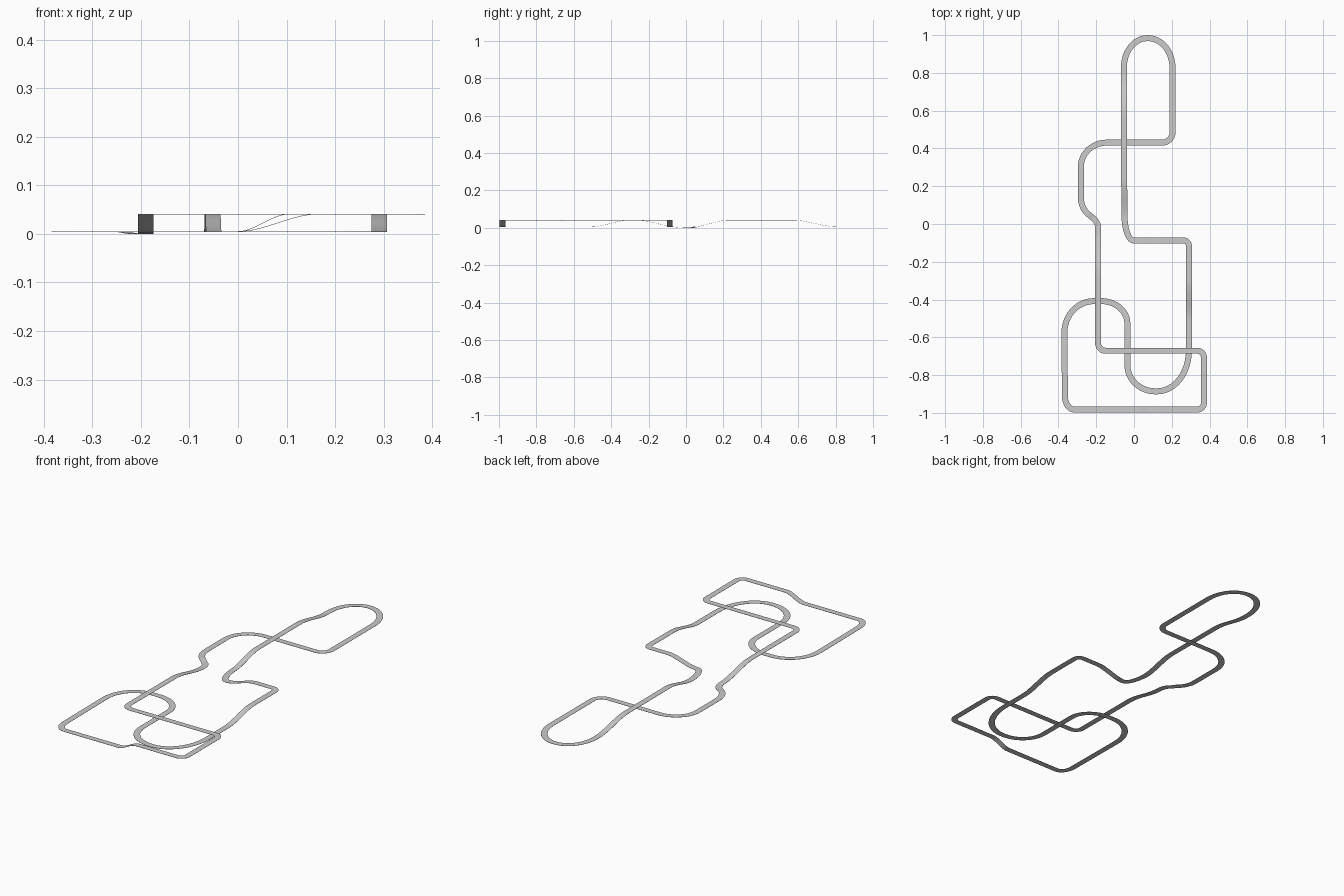
import bpy, bmesh
from mathutils import Vector

if "Cube" in bpy.data.objects:
    bpy.data.objects.remove(bpy.data.objects["Cube"])

HALF_WIDTH = 0.0158
LOW, HIGH = 0.0055, 0.0415

# Closed route: x, y, corner length in, corner length out, height
ROUTE = [
    (-0.042, -0.087, 0.105, 0.04, LOW),
    (0.0, -0.087, 0, 0, LOW),
    (0.165, -0.087, 0, 0, HIGH),
    (0.291, -0.087, 0.03, 0.03, HIGH),
    (0.291, -0.30, 0, 0, HIGH),
    (0.291, -0.51, 0, 0, LOW),
    (0.291, -0.886, 0.22, 0.17, LOW),
    (-0.035, -0.886, 0.15, 0.14, LOW),
    (-0.035, -0.408, 0.12, 0.14, LOW),
    (-0.37, -0.408, 0.16, 0.17, LOW),
    (-0.365, -0.982, 0.07, 0.05, LOW),
    (0.0, -0.982, 0, 0, LOW),
    (0.105, -0.982, 0, 0, HIGH),
    (0.37, -0.982, 0.035, 0.035, HIGH),
    (0.37, -0.671, 0.035, 0.035, HIGH),
    (-0.19, -0.671, 0.04, 0.04, HIGH),
    (-0.19, -0.27, 0, 0, HIGH),
    (-0.19, -0.02, 0, 0, 0.002),
    (-0.192, 0.01, 0.025, 0.025, 0.001),
    (-0.281, 0.085, 0.045, 0.05, LOW),
    (-0.282, 0.431, 0.13, 0.14, LOW),
    (0.204, 0.431, 0.055, 0.055, LOW),
    (0.204, 0.984, 0.16, 0.13, LOW),
    (-0.055, 0.984, 0.127, 0.16, LOW),
    (-0.054, 0.81, 0, 0, LOW),
    (-0.053, 0.57, 0, 0, HIGH),
    (-0.052, 0.23, 0, 0, HIGH),
    (-0.050, 0.03, 0, 0, LOW),
]


def corner(i):
    """Points of one rounded corner (a single point where the road is straight)."""
    x, y, d_in, d_out, z = ROUTE[i]
    p = Vector((x, y))
    if d_in == 0:
        return [(p, z)]
    before = Vector(ROUTE[i - 1][:2])
    after = Vector(ROUTE[(i + 1) % len(ROUTE)][:2])
    a = p + (before - p).normalized() * d_in
    d = p + (after - p).normalized() * d_out
    b, c = a.lerp(p, 0.56), d.lerp(p, 0.56)
    pts = []
    for k in range(13):
        t = k / 12
        s = 1 - t
        pts.append((a * s**3 + b * 3 * s * s * t + c * 3 * s * t * t + d * t**3, z))
    return pts


# Centre line with eased ramps between heights
line = []
corners = [corner(i) for i in range(len(ROUTE))]
for i, pts in enumerate(corners):
    line += [Vector((p.x, p.y, z)) for p, z in pts]
    (p, z0), (q, z1) = pts[-1], corners[(i + 1) % len(corners)][0]
    for k in range(1, 12):
        t = k / 12
        m = p.lerp(q, t)
        line.append(Vector((m.x, m.y, z0 + (z1 - z0) * t * t * (3 - 2 * t))))
line = [p for i, p in enumerate(line) if (p - line[i - 1]).length > 1e-4]

# Road ribbon
bm = bmesh.new()
rows = []
n = len(line)
for i, p in enumerate(line):
    d = line[(i + 1) % n] - line[i - 1]
    side = Vector((-d.y, d.x, 0)).normalized() * HALF_WIDTH
    rows.append((bm.verts.new(p + side), bm.verts.new(p - side)))
for i in range(n):
    (l0, r0), (l1, r1) = rows[i], rows[(i + 1) % n]
    bm.faces.new((l0, r0, r1, l1))
mesh = bpy.data.meshes.new("race_track_road")
bm.to_mesh(mesh)
bm.free()
road = bpy.data.objects.new("race_track_road", mesh)
bpy.context.collection.objects.link(road)

# Thin slab under the road surface, with crisp borders
slab = road.modifiers.new("road_thickness", 'SOLIDIFY')
slab.thickness = 0.001
slab.offset = -1
bpy.context.view_layer.objects.active = road
road.select_set(True)
bpy.ops.object.modifier_apply(modifier=slab.name)
bpy.ops.object.shade_smooth_by_angle()
